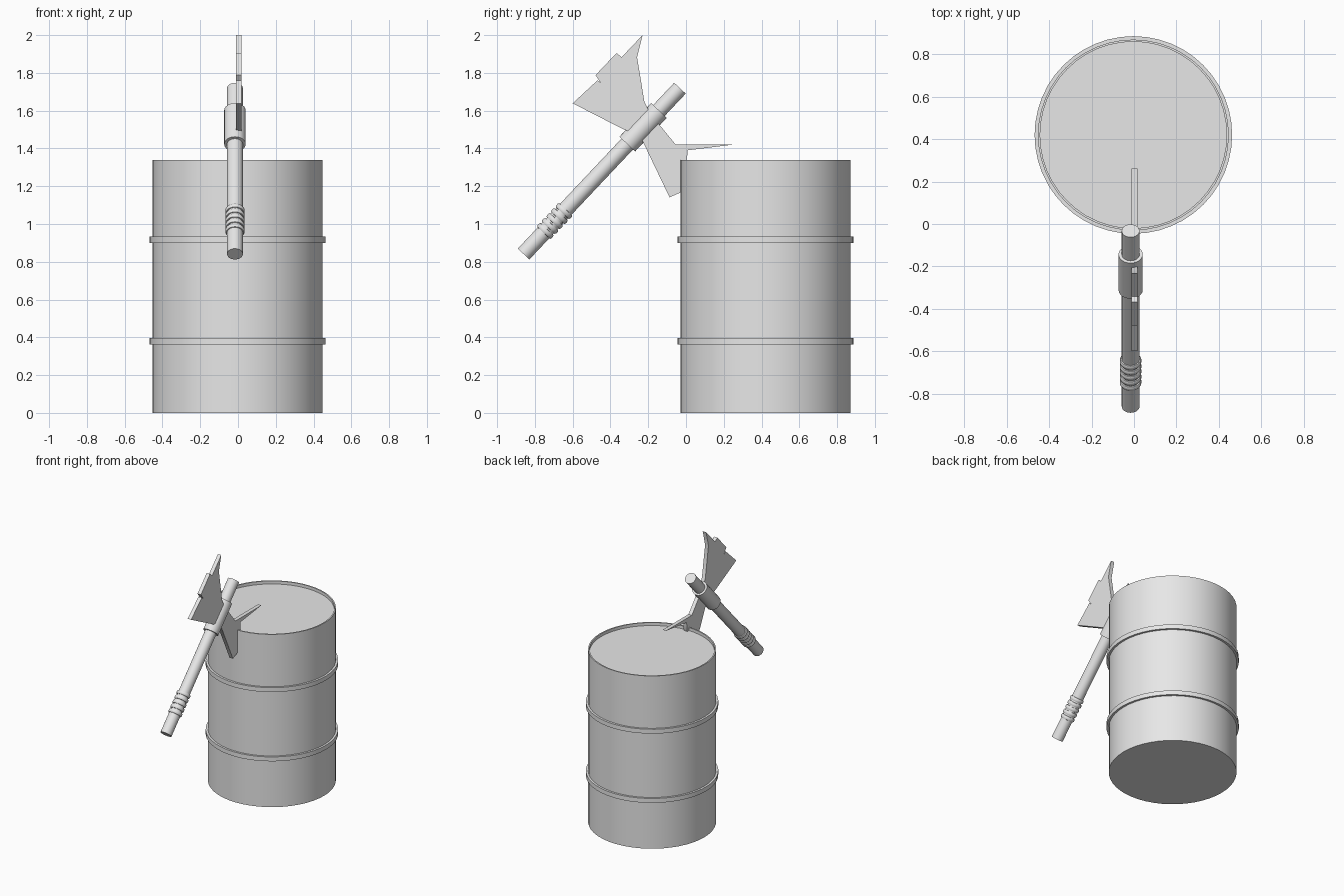
import bpy, bmesh, math
from mathutils import Matrix, Vector

cube = bpy.data.objects.get("Cube")
if cube:
    bpy.data.objects.remove(cube)

# Single plain grey material
grey = bpy.data.materials.new("plain grey")
grey.use_nodes = True
grey.diffuse_color = (0.8, 0.8, 0.8, 1)
grey.node_tree.nodes["Principled BSDF"].inputs["Base Color"].default_value = (0.8, 0.8, 0.8, 1)


def finish(name, bm, matrix=Matrix()):
    bmesh.ops.recalc_face_normals(bm, faces=bm.faces)
    mesh = bpy.data.meshes.new(name)
    bm.to_mesh(mesh)
    bm.free()
    mesh.materials.append(grey)
    mesh.shade_smooth()
    mesh.set_sharp_from_angle(angle=math.radians(35))
    obj = bpy.data.objects.new(name, mesh)
    obj.matrix_world = matrix
    bpy.context.collection.objects.link(obj)
    return obj


def lathe(name, profile, sides, matrix, closed=False):
    """Spin a (radius, height) profile around the local z axis."""
    bm = bmesh.new()
    verts = [bm.verts.new((r, 0, z)) for r, z in profile]
    pairs = list(zip(verts, verts[1:]))
    if closed:
        pairs.append((verts[-1], verts[0]))
    edges = [bm.edges.new(p) for p in pairs]
    bmesh.ops.spin(bm, geom=verts + edges, cent=(0, 0, 0), axis=(0, 0, 1),
                   angle=math.tau, steps=sides, use_duplicate=False)
    bmesh.ops.remove_doubles(bm, verts=bm.verts, dist=0.0005)
    return finish(name, bm, matrix)


def plate(name, outline, x, thickness):
    """Extrude a (y, z) outline along x."""
    bm = bmesh.new()
    face = bm.faces.new([bm.verts.new((x - thickness / 2, y, z)) for y, z in outline])
    top = bmesh.ops.extrude_face_region(bm, geom=[face])["geom"]
    bmesh.ops.translate(bm, vec=(thickness, 0, 0),
                        verts=[v for v in top if isinstance(v, bmesh.types.BMVert)])
    return finish(name, bm)


# Barrel with a recessed lid and two raised hoops
barrel_place = Matrix.Translation((-0.003, 0.42, 0))
lathe("barrel", [(0, 0), (0.45, 0), (0.45, 1.34), (0.44, 1.34), (0.44, 1.317), (0, 1.317)],
      48, barrel_place)
for label, z in (("lower", 0.38), ("upper", 0.917)):
    lathe(label + "_hoop", [(0.44, z - 0.017), (0.466, z - 0.017),
                            (0.466, z + 0.017), (0.44, z + 0.017)],
          48, barrel_place, closed=True)

# Leaning axe handle
foot = Vector((-0.016, -0.86, 0.841))
tip = Vector((-0.016, -0.032, 1.719))
length = (tip - foot).length
lean = math.atan2(tip.y - foot.y, tip.z - foot.z)
axe_place = Matrix.Translation(foot) @ Matrix.Rotation(-lean, 4, "X")
lathe("axe_handle", [(0, 0), (0.042, 0), (0.042, length), (0, length)], 24, axe_place)

# Collar that holds the blades
lathe("axe_collar", [(0.04, 0.8), (0.057, 0.8), (0.057, 1.045), (0.04, 1.045)],
      24, axe_place, closed=True)

# Rounded grip rings
for i in range(5):
    t = 0.168 + i * 0.036
    lathe(f"grip_ring_{i + 1}", [(0.038, t - 0.014), (0.047, t - 0.013), (0.051, t - 0.006),
                                 (0.051, t + 0.006), (0.047, t + 0.013), (0.038, t + 0.014)],
          24, axe_place, closed=True)

# Jagged upper blade and hooked lower blade
plate("upper_blade", [(-0.23, 2.0), (-0.341, 1.883), (-0.368, 1.905), (-0.479, 1.788),
                      (-0.45, 1.745), (-0.468, 1.761), (-0.6, 1.639), (-0.331, 1.501),
                      (-0.27, 1.48), (-0.18, 1.57), (-0.22, 1.645), (-0.259, 1.883)],
      0.003, 0.029)
plate("lower_blade", [(-0.18, 1.57), (-0.151, 1.538), (-0.056, 1.422), (0.262, 1.422),
                      (0.008, 1.39), (0.005, 1.33), (-0.01, 1.3), (-0.022, 1.17),
                      (-0.087, 1.141), (-0.235, 1.45), (-0.27, 1.48)],
      0.003, 0.029)
